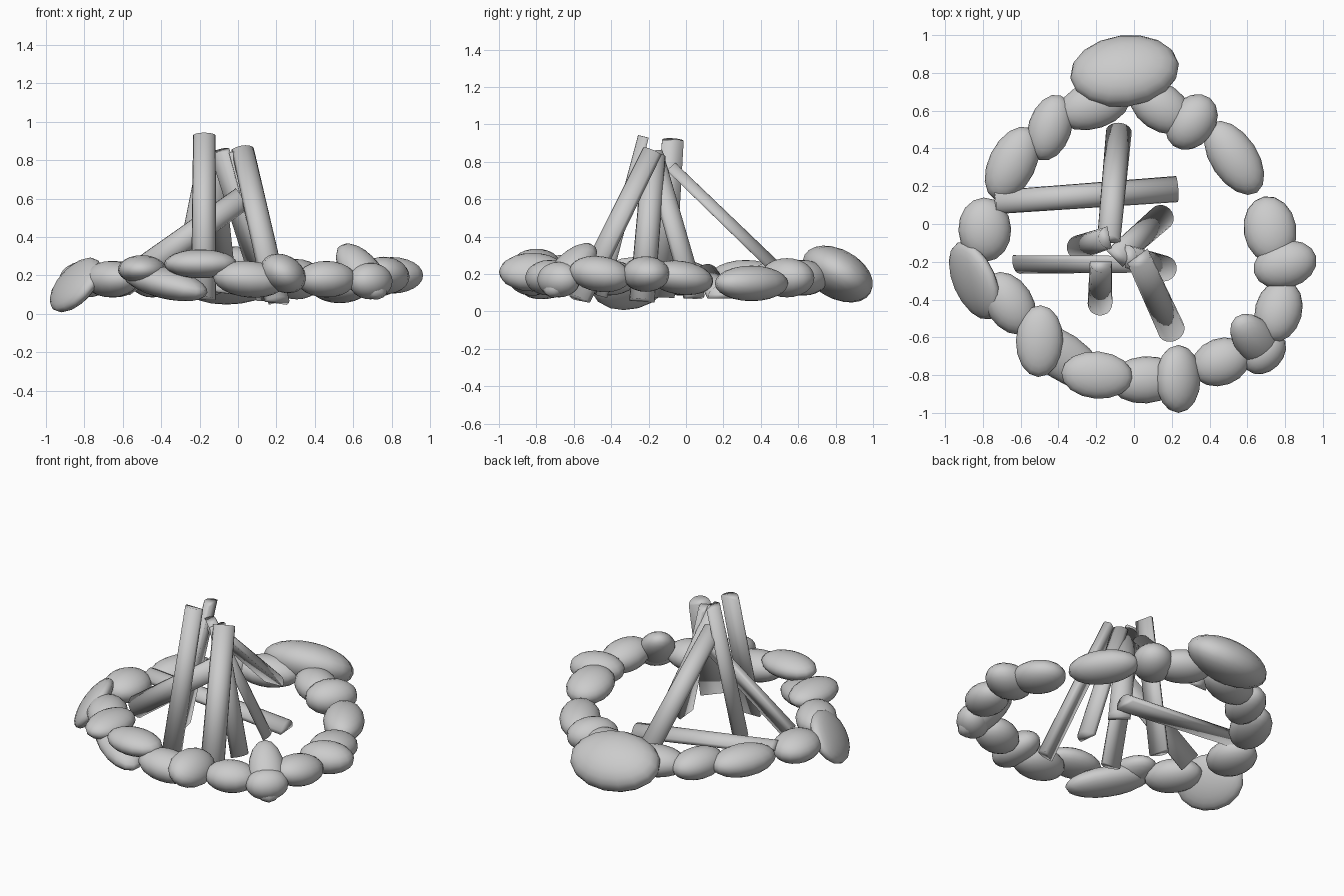
import bpy, bmesh
from math import radians, pi, sin, cos, atan2
from mathutils import Matrix, Vector, Euler

if "Cube" in bpy.data.objects:
    bpy.data.objects.remove(bpy.data.objects["Cube"])


def finish(bm, name):
    bmesh.ops.recalc_face_normals(bm, faces=bm.faces)
    for f in bm.faces:
        f.smooth = True
    me = bpy.data.meshes.new(name)
    bm.to_mesh(me)
    bm.free()
    ob = bpy.data.objects.new(name, me)
    bpy.context.collection.objects.link(ob)


def stone(x, y, long=0.18, wide=0.125, high=0.095, z=0.18, turn=0, pitch=0, roll=0):
    """Pebble lying along the ring; 'turn' swings it off the tangent."""
    yaw = atan2(y, x) + pi / 2 + radians(turn)
    rot = Euler((radians(roll), radians(pitch), yaw)).to_matrix().to_4x4()
    bm = bmesh.new()
    bmesh.ops.create_uvsphere(
        bm, u_segments=16, v_segments=12, radius=1,
        matrix=Matrix.Translation((x, y, z)) @ rot @ Matrix.Diagonal((long, wide, high, 1)))
    finish(bm, "ring_stone")


def log(name, a, b, r, out):
    """Split half log from top a to foot b, its round side facing 'out'."""
    a, b = Vector(a), Vector(b)
    z = (b - a).normalized()
    y = Vector(out)
    y = (y - z * y.dot(z)).normalized()
    x = y.cross(z)
    bm = bmesh.new()
    # half-round section, slightly wider at the foot
    rings = [[bm.verts.new(p + (x * cos(pi * i / 10) + y * (sin(pi * i / 10) - 0.45)) * r * k)
              for i in range(11)] for p, k in ((a, 0.95), (b, 1.05))]
    for i in range(11):
        j = (i + 1) % 11
        bm.faces.new((rings[0][i], rings[0][j], rings[1][j], rings[1][i]))
    bm.faces.new(rings[0])
    bm.faces.new(rings[1])
    finish(bm, name)


# Big boulder at the back
stone(-0.05, 0.81, 0.29, 0.205, 0.13, z=0.2, turn=4, roll=30)

# Plain stones that follow the ring
stone(-0.21, 0.63, 0.20)
stone(-0.645, 0.32, 0.21)
stone(-0.79, -0.03, 0.17, 0.14)
stone(-0.66, -0.42)
stone(0.06, -0.825, 0.19, pitch=5)
stone(0.46, -0.73, 0.16, turn=-12)
stone(0.765, -0.46, 0.17, z=0.2, turn=16, pitch=8)
stone(0.72, -0.03, turn=12, wide=0.14, high=0.09, pitch=8)
stone(0.53, 0.35, 0.22, z=0.15)
stone(0.14, 0.62, turn=-22)

# Turned and tilted stones
stone(-0.445, 0.51, wide=0.115, turn=31)
stone(0.305, 0.54, 0.16, high=0.105, turn=-98)
stone(-0.845, -0.30, 0.22, 0.17, 0.065, z=0.15, turn=4, roll=54)
stone(-0.50, -0.62, 0.19, high=0.075, z=0.23, turn=127)
stone(-0.38, -0.70, 0.26, high=0.08, z=0.16, turn=-6, pitch=12)
stone(-0.195, -0.80, 0.19, high=0.075, z=0.26, turn=9)
stone(0.235, -0.82, z=0.21, turn=74, roll=30)
stone(0.645, -0.62, 0.205, 0.11, 0.085, z=0.22, turn=-96, pitch=40)
stone(0.69, -0.68, 0.13, 0.1, z=0.17)
stone(0.80, -0.215, 0.17, z=0.2, turn=-60)

# Leaning split logs
log("front_log", (-0.175, -0.225, 0.935), (-0.18, -0.45, 0.08), 0.062, (0, -1, 0))
log("front_right_log", (0.035, -0.19, 0.86), (0.215, -0.58, 0.07), 0.07, (0.6, -0.8, 0))
log("back_log", (-0.135, -0.08, 0.77), (-0.08, 0.51, 0.2), 0.065, (0, 1, 1))
log("back_left_log", (-0.155, -0.075, 0.92), (-0.32, -0.13, 0.08), 0.062, (-1, -0.2, 0))
log("left_log", (0.02, -0.22, 0.61), (-0.61, -0.222, 0.16), 0.068, (0, -1, 0.5))
log("back_right_log", (-0.085, -0.165, 0.85), (0.165, 0.055, 0.08), 0.065, (0.7, 0.7, 0))
log("right_log", (-0.02, -0.17, 0.84), (0.19, -0.235, 0.06), 0.065, (1, 0, 0))

# Split log lying on the ground
log("lying_log", (-0.735, 0.115, 0.22), (0.23, 0.185, 0.1), 0.066, (0, 0, 1))
